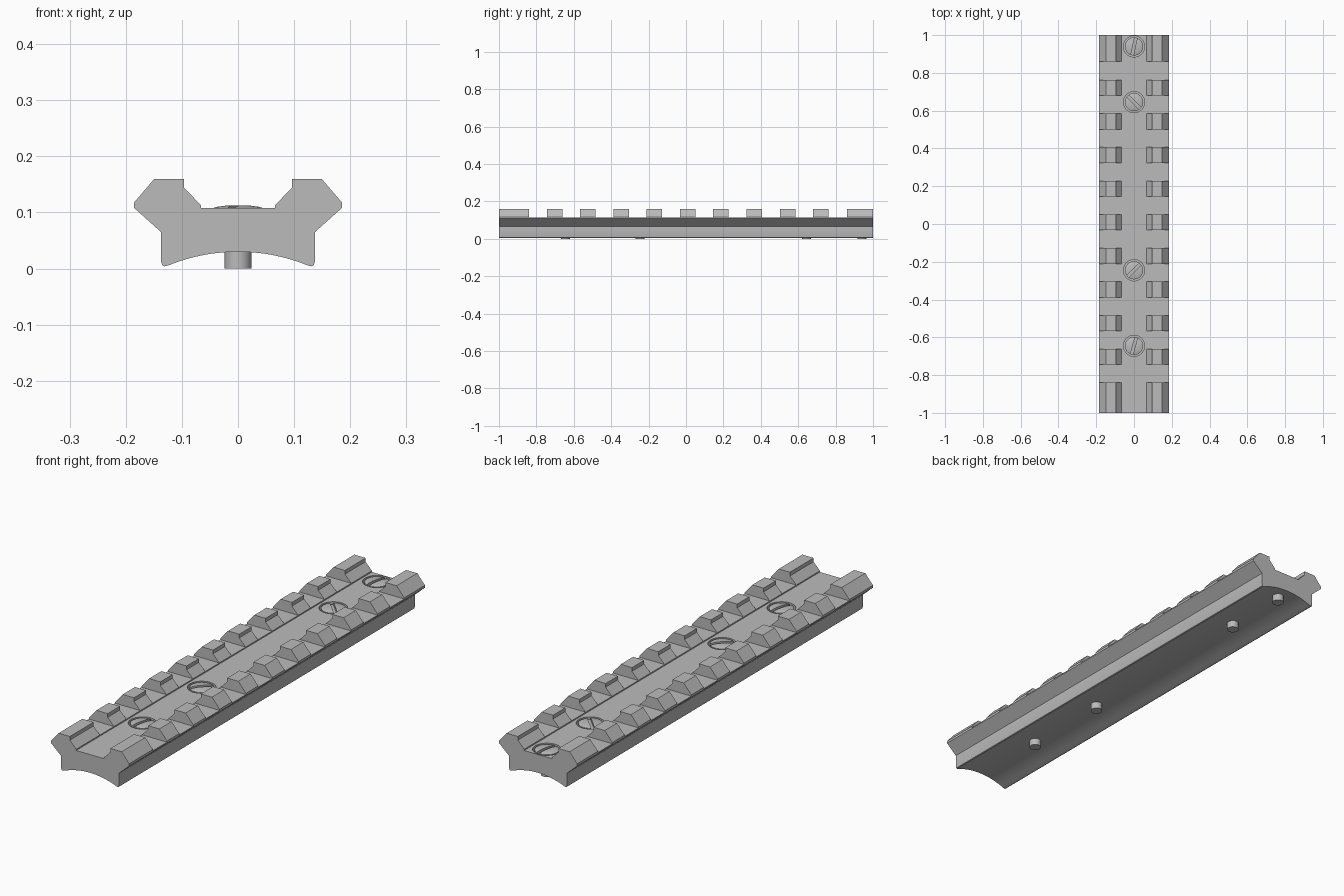
import bpy, bmesh, math
from mathutils import Matrix

if "Cube" in bpy.data.objects:
    bpy.data.objects.remove(bpy.data.objects["Cube"])

metal = bpy.data.materials.new("grey metal")
GREY = (0.5, 0.5, 0.5, 1)
metal.diffuse_color = GREY
metal.use_nodes = True
metal.node_tree.nodes["Principled BSDF"].inputs["Base Color"].default_value = GREY


def make_object(name, bm):
    bmesh.ops.recalc_face_normals(bm, faces=bm.faces)
    mesh = bpy.data.meshes.new(name)
    bm.to_mesh(mesh)
    bm.free()
    mesh.materials.append(metal)
    obj = bpy.data.objects.new(name, mesh)
    bpy.context.collection.objects.link(obj)
    return obj


def extrude(name, profile, y0, y1):
    """Extrude an x-z outline along y."""
    bm = bmesh.new()
    face = bm.faces.new([bm.verts.new((x, y0, z)) for x, z in profile])
    moved = bmesh.ops.extrude_face_region(bm, geom=[face])["geom"]
    bmesh.ops.translate(bm, vec=(0, y1 - y0, 0),
                        verts=[v for v in moved if isinstance(v, bmesh.types.BMVert)])
    return make_object(name, bm)


def lathe(name, profile, y, steps=40):
    """Spin a radius-height profile around a vertical axis at y."""
    bm = bmesh.new()
    verts = [bm.verts.new((r, 0, z)) for r, z in profile]
    edges = [bm.edges.new(pair) for pair in zip(verts, verts[1:])]
    bmesh.ops.spin(bm, geom=verts + edges, cent=(0, 0, 0), axis=(0, 0, 1),
                   angle=math.tau, steps=steps)
    bmesh.ops.remove_doubles(bm, verts=bm.verts, dist=0.0001)
    bmesh.ops.translate(bm, vec=(0, y, 0), verts=bm.verts)
    return make_object(name, bm)


def box(name, size, location, angle=0):
    bm = bmesh.new()
    bmesh.ops.create_cube(bm, size=1, matrix=Matrix.Translation(location)
                          @ Matrix.Rotation(angle, 4, "Z") @ Matrix.Diagonal((*size, 1)))
    return make_object(name, bm)


def cut(obj, cutter):
    mod = obj.modifiers.new("cut", "BOOLEAN")
    mod.operation = "DIFFERENCE"
    mod.solver = "EXACT"
    mod.object = cutter
    bpy.context.view_layer.objects.active = obj
    bpy.ops.object.modifier_apply(modifier=mod.name)
    bpy.data.objects.remove(cutter)


def smooth(obj, degrees=25):
    bpy.ops.object.select_all(action="DESELECT")
    obj.select_set(True)
    bpy.context.view_layer.objects.active = obj
    bpy.ops.object.shade_smooth_by_angle(angle=math.radians(degrees))


# Rail section: arched saddle underneath, flared jaws and a central channel
R = 0.33
arch = [(x, 0.03 - R + math.sqrt(R * R - x * x))
        for x in [0.124 * i / 8 for i in range(1, 9)]]
side = [(0.131, 0.004), (0.135, 0.006), (0.137, 0.012), (0.137, 0.065),
        (0.185, 0.108), (0.185, 0.118), (0.149, 0.16), (0.096, 0.16),
        (0.096, 0.144), (0.066, 0.113), (0.066, 0.108)]
half = arch + side
rail = extrude("rail", [(0, 0.03)] + half + [(-x, z) for x, z in reversed(half)], -1, 1)

# Cross slots between the end blocks and the nine evenly spaced teeth
PITCH, TOOTH, FLOOR = 0.178, 0.083, 0.113
centres = [-0.703 + PITCH * i for i in range(9)]
starts = [-0.84] + [c + TOOTH / 2 for c in centres]
ends = [c - TOOTH / 2 for c in centres] + [0.86]
for y0, y1 in zip(starts, ends):
    cut(rail, box("slot_cutter", (0.5, y1 - y0, 0.1),
                  (0, (y0 + y1) / 2, FLOOR + 0.05)))

# Mounting screws in counterbores, each with a driver slot at its own angle
screws = {-0.645: 75, -0.245: 45, 0.645: 135, 0.94: 78}
for number, (y, angle) in enumerate(screws.items(), 1):
    cut(rail, lathe("counterbore_cutter",
                    [(0, 0.2), (0.056, 0.2), (0.056, 0.085), (0, 0.085)], y))
    screw = lathe(f"screw_{number}",
                  [(0, 0.113), (0.02, 0.1125), (0.038, 0.110), (0.048, 0.107),
                   (0.048, 0.08), (0.024, 0.08), (0.024, 0), (0, 0)], y)
    cut(screw, box("driver_slot_cutter", (0.12, 0.014, 0.03),
                   (0, y, 0.115), math.radians(angle)))
    smooth(screw)

smooth(rail)
